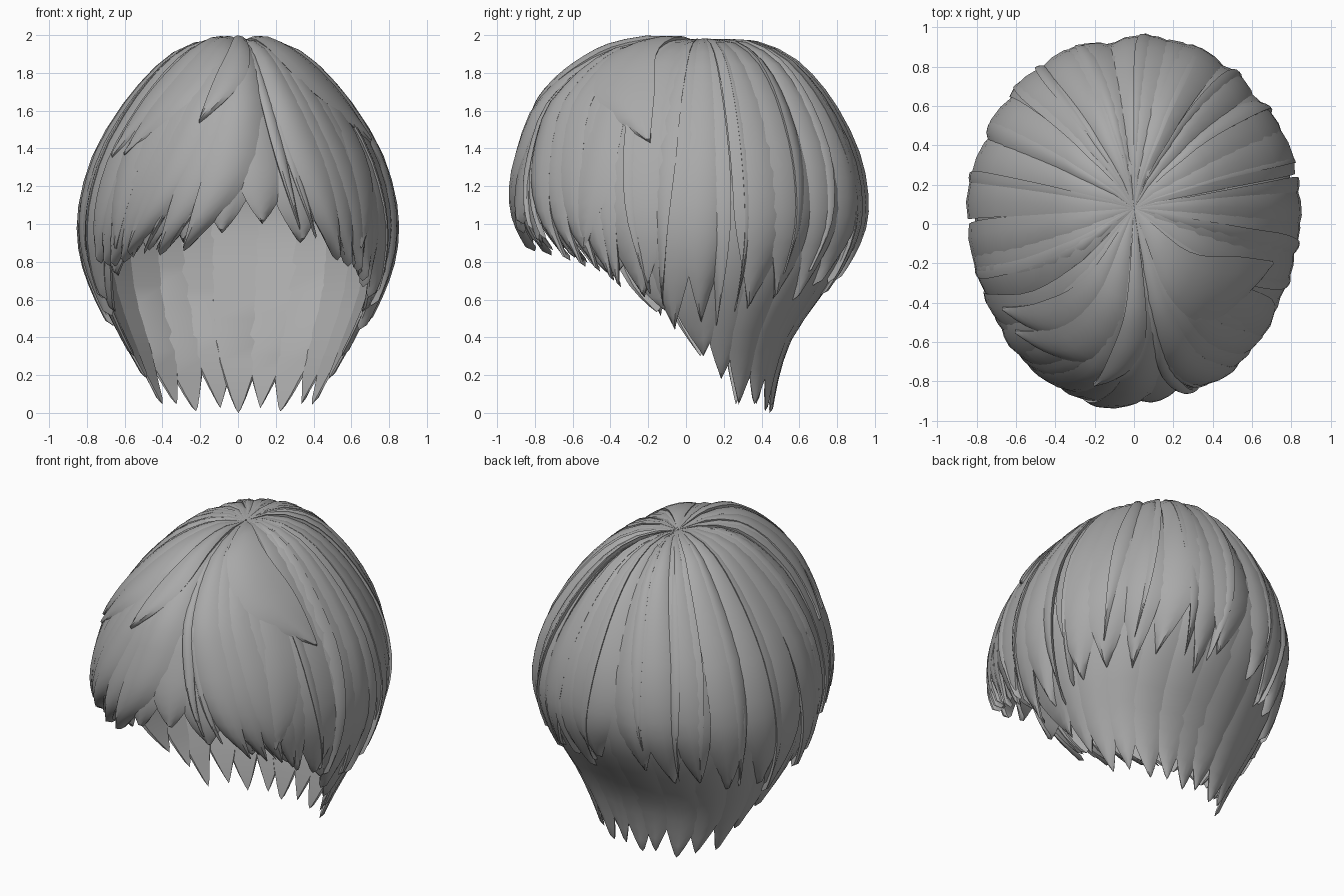
import bpy, bmesh, math, random
from mathutils import Vector

if "Cube" in bpy.data.objects:
    bpy.data.objects.remove(bpy.data.objects["Cube"])

random.seed(7)
CY = 0.08  # crown position along y

# Head outline rows: height, side radius, front radius, back radius
ROWS = [(1.96, 0, 0, 0), (1.975, .12, .2, .2), (1.93, .26, .45, .35), (1.85, .38, .61, .49),
        (1.74, .49, .75, .6), (1.6, .6, .87, .70), (1.4, .72, .95, .80), (1.2, .79, 1.0, .85),
        (1.0, .82, 1.0, .85), (.8, .80, .93, .77), (.6, .73, .84, .63), (.4, .63, .7, .49),
        (.2, .52, .55, .42), (0, .42, .45, .38)]

hair = bpy.data.materials.new("hair grey")
hair.diffuse_color = (.4, .4, .4, 1)
hair.use_nodes = True
hair.node_tree.nodes["Principled BSDF"].inputs["Base Color"].default_value = hair.diffuse_color


def lerp_table(x, table):
    for (x0, y0), (x1, y1) in zip(table, table[1:]):
        if x <= x1:
            return y0 + (y1 - y0) * (x - x0) / (x1 - x0)
    return table[-1][1]


def row_at_height(z):
    """Row parameter whose outline reaches height z."""
    for i in range(1, len(ROWS) - 1):
        if z >= ROWS[i + 1][0]:
            return i + (ROWS[i][0] - z) / (ROWS[i][0] - ROWS[i + 1][0])
    return len(ROWS) - 1


def surface(u, deg, off):
    """Point on the hair volume; deg 0 is the back, 90 is +x, 180 is the front."""
    i = max(0, min(int(u), len(ROWS) - 2))
    f = u - i
    q = [ROWS[min(max(k, 0), len(ROWS) - 1)] for k in (i - 1, i, i + 1, i + 2)]
    z, side, front, back = [
        b + .5 * f * (c - a + f * (2 * a - 5 * b + 4 * c - d + f * (3 * (b - c) + d - a)))
        for a, b, c, d in zip(*q)] if i > 0 else [b + (c - b) * f for b, c in zip(q[1], q[2])]
    s, c = math.sin(math.radians(deg)), math.cos(math.radians(deg))
    n = 2 + max(0, .8 - z)  # the nape is squarer than the dome
    k = (abs(s) ** n + abs(c) ** n) ** (-1 / n) * (1 + off)
    depth = back if c > 0 else front
    return Vector((side * s * k, CY + depth * c * k, z + off * max(0, z - 1) * .6))


def add_lock(bm, deg, width, z_end, drift=0, lift=0, bulge=.03, tilt=0, thick=.06, taper=.7, bend=2):
    """One tapering lock from the crown, with a rounded outside and a flat inside."""
    steps, u_end = 18, row_at_height(z_end)
    rings = []
    for j in range(steps):
        t = 1 - (1 - j / steps) ** 1.5
        u = .03 + (u_end - .03) * t
        mid = deg + drift * t ** bend
        half = width / 2 * (1 - max(0, (t - taper) / (1 - taper)) ** 1.8)
        grow = min(1, t * 4)
        ring = []
        for v in (-1, -.55, 0, .55, 1):
            o = grow * (lift + bulge * (1 - abs(v) ** 2.6) + tilt * v)
            ring.append(bm.verts.new(surface(u, mid + half * v, o)))
        for v in (.9, -.9):
            o = grow * (lift + tilt * v - thick * (1 - .7 * t))
            ring.append(bm.verts.new(surface(u, mid + half * v, o)))
        rings.append(ring)
    tip = bm.verts.new(surface(u_end, deg + drift, lift - .01))
    for a, b in zip(rings, rings[1:]):
        for k in range(7):
            m = (k + 1) % 7
            bm.faces.new((a[k], a[m], b[m], b[k]))
    for k in range(7):
        bm.faces.new((rings[-1][k], rings[-1][(k + 1) % 7], tip))
    bm.faces.new(rings[0])


def finish(bm, name):
    bmesh.ops.recalc_face_normals(bm, faces=bm.faces)
    mesh = bpy.data.meshes.new(name)
    bm.to_mesh(mesh)
    bm.free()
    mesh.materials.append(hair)
    obj = bpy.data.objects.new(name, mesh)
    bpy.context.collection.objects.link(obj)
    bpy.ops.object.select_all(action='DESELECT')
    obj.select_set(True)
    bpy.context.view_layer.objects.active = obj
    bpy.ops.object.shade_smooth_by_angle(angle=math.radians(30))


def rnd(a):
    return random.uniform(-a, a)


def lean():
    return random.choice((-1, 1)) * random.uniform(.012, .03)


# Long under layer reaching the nape
NAPE_EDGE = [(0, 0), (40, .02), (60, .06), (75, .15), (90, .3), (97, .39), (109, .56), (121, .74), (135, .82)]
bm = bmesh.new()
for i in range(-9, 10):
    a = i * 15
    add_lock(bm, a, 25, lerp_table(abs(a), NAPE_EDGE) + (.03 if i % 2 else 0), drift=rnd(3),
             lift=-.035, bulge=.025, tilt=lean() * .5, taper=.86)
finish(bm, "nape_locks")

# Upper layer over the back and sides
UPPER_EDGE = [(0, .72), (30, .66), (60, .6), (80, .5), (95, .41), (108, .58), (121, .76), (140, .82)]
bm = bmesh.new()
for i in range(-9, 10):
    a = i * 14 + rnd(3)
    add_lock(bm, a, 20 + rnd(4), lerp_table(abs(a), UPPER_EDGE) + rnd(.08), drift=rnd(6),
             lift=rnd(.008), bulge=.03, tilt=lean(), taper=.74)
finish(bm, "upper_locks")

# Narrow strands breaking up the dome
bm = bmesh.new()
for i in range(-7, 8):
    a = i * 17 + rnd(6)
    add_lock(bm, a, 8 + rnd(3), lerp_table(abs(a), UPPER_EDGE) + .08 + rnd(.12), drift=rnd(7),
             lift=.016, bulge=.014, tilt=lean(), taper=.55)
finish(bm, "thin_strands")

# Straight locks beneath the parting
bm = bmesh.new()
for i, a in enumerate((145, 158, 170, 182, 194, 206, 218)):
    add_lock(bm, a, 20, (.82, .9, 1.0, .95, .9, .86, .82)[i], drift=(a - 168) * .3,
             lift=-.035, bulge=.02, tilt=lean() * .5, taper=.82, bend=3)
finish(bm, "fringe_under")

# Fringe swept to -x from the parting
bm = bmesh.new()
for i in range(7):
    a = 172 + i * 9.5
    add_lock(bm, a, 20, .87 - .08 * min(1, i / 4) + rnd(.02), drift=32 + rnd(4) - max(0, i - 2) * 5,
             lift=rnd(.008), bulge=.024, tilt=.022, taper=.68, bend=3.2)
for i in range(6):
    add_lock(bm, 169 + i * 8, 6, .9 - .02 * i, drift=32 - i * 2, lift=-.012, bulge=.012,
             taper=.55, bend=3.4)
finish(bm, "fringe_left")

# Fringe swept to +x from the parting
bm = bmesh.new()
for i in range(5):
    a = 159 - i * 8
    add_lock(bm, a, 17, .82 - .04 * i + rnd(.02), drift=-20 + rnd(3) + i * 3,
             lift=rnd(.008), bulge=.024, tilt=-.022, taper=.66, bend=3)
for i in range(6):
    add_lock(bm, 166 - i * 4, 6, .97 - .05 * i, drift=-10 - i * 3, lift=-.01, bulge=.012,
             taper=.55, bend=3.4)
finish(bm, "fringe_right")

# Short broad locks lying on top of the fringe
bm = bmesh.new()
for a, w, z, d in ((176, 20, 1.52, 22), (200, 26, 1.35, 32), (218, 20, 1.34, 22), (133, 32, 1.42, -27)):
    add_lock(bm, a, w, z, drift=d, lift=.036, bulge=.018, tilt=.01 if d > 0 else -.01,
             taper=.6, bend=2.6)
finish(bm, "top_locks")
